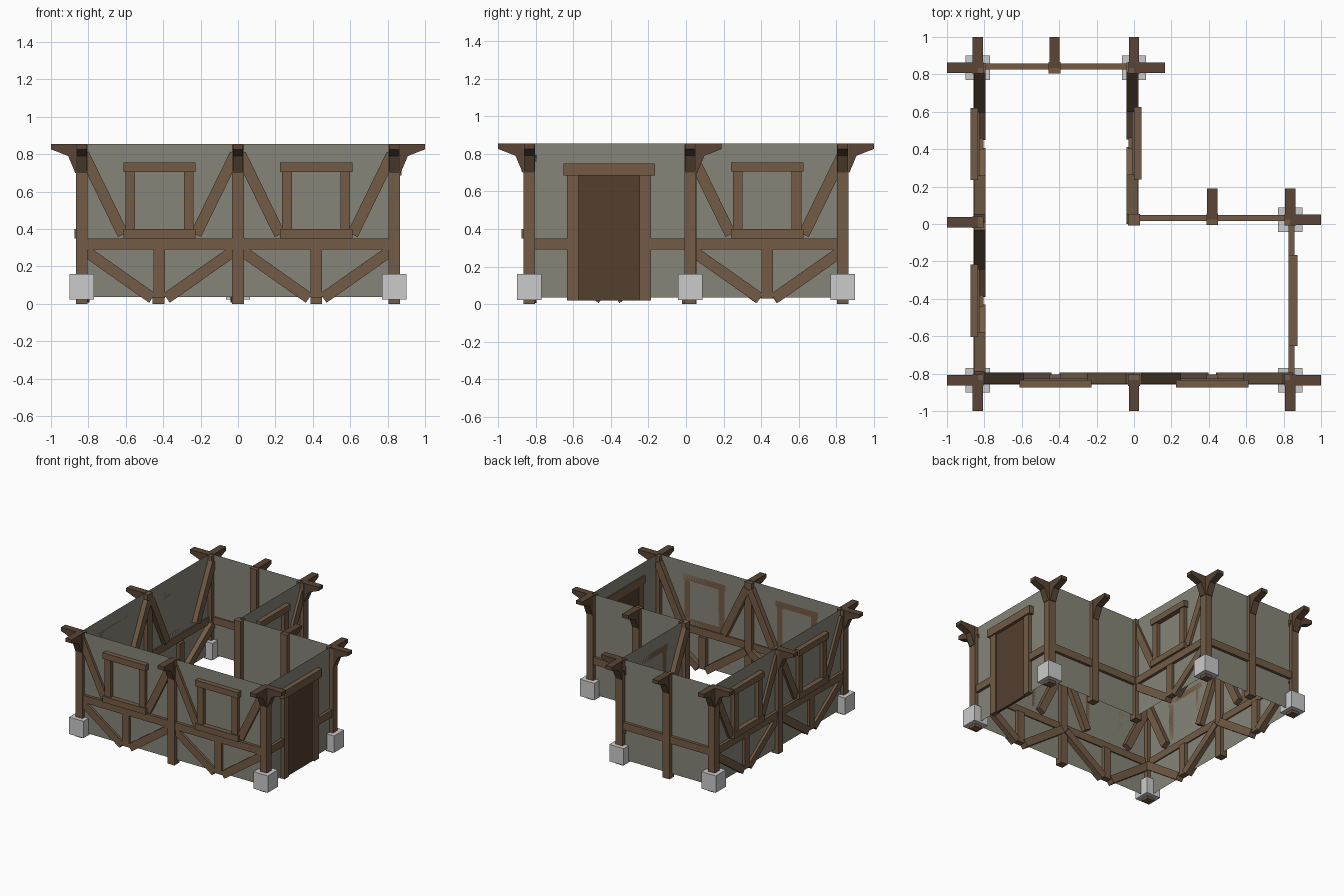
import bpy, bmesh
from mathutils import Matrix, Vector

if "Cube" in bpy.data.objects:
    bpy.data.objects.remove(bpy.data.objects["Cube"])

def material(name, rgb):
    m = bpy.data.materials.new(name)
    m.diffuse_color = (*rgb, 1)
    m.use_nodes = True
    m.node_tree.nodes["Principled BSDF"].inputs["Base Color"].default_value = m.diffuse_color
    return m

WOOD = material("timber_brown", (0.17, 0.105, 0.06))
DARK = material("dark_timber", (0.10, 0.06, 0.035))
DOOR = material("door_brown", (0.085, 0.05, 0.028))
PLASTER = material("grey_plaster", (0.24, 0.235, 0.19))

# Wall frames: local x runs along the wall, y points outward, z is up
def frame(origin, along, out):
    m = Matrix.Identity(4)
    m.col[0] = (*along, 0, 0)
    m.col[1] = (*out, 0, 0)
    m.col[3] = (*origin, 0, 1)
    return m

C = 0.835
FRONT = frame((0, -C), (1, 0), (0, -1))
RIGHT = frame((C, 0), (0, 1), (1, 0))
STEP_BACK = frame((0, 0.025), (1, 0), (0, 1))
STEP_SIDE = frame((0, 0), (0, 1), (1, 0))
BACK = frame((0, C), (1, 0), (0, 1))
LEFT = frame((-C, 0), (0, 1), (-1, 0))

def finish(name, bm, mat):
    bmesh.ops.recalc_face_normals(bm, faces=bm.faces)
    me = bpy.data.meshes.new(name)
    bm.to_mesh(me)
    bm.free()
    if mat:
        me.materials.append(mat)
    ob = bpy.data.objects.new(name, me)
    bpy.context.collection.objects.link(ob)

# Straight block inside a wall frame
def block(name, wall, u0, u1, d0, d1, z0, z1, mat=WOOD):
    bm = bmesh.new()
    bmesh.ops.create_cube(bm, size=1)
    for v in bm.verts:
        v.co = Vector((u0 if v.co.x < 0 else u1, d0 if v.co.y < 0 else d1, z0 if v.co.z < 0 else z1))
    bm.transform(wall)
    finish(name, bm, mat)

# Slanted beam between two (u, z) points
def brace(name, wall, a, b, width=0.06):
    a, b = Vector((a[0], 0, a[1])), Vector((b[0], 0, b[1]))
    t = (b - a).normalized()
    n = Vector((-t.z, 0, t.x)) * width / 2
    bm = bmesh.new()
    pts = [a - n, b - n, b + n, a + n]
    f = bm.faces.new([bm.verts.new(p + Vector((0, -0.04, 0))) for p in pts])
    r = bmesh.ops.extrude_face_region(bm, geom=[f])
    bmesh.ops.translate(bm, vec=(0, 0.06, 0), verts=[g for g in r["geom"] if isinstance(g, bmesh.types.BMVert)])
    bm.transform(wall)
    finish(name, bm, WOOD)

# Stepped eaves bracket, profile in (outward, height)
def bracket(wall, u):
    prof = [(0.0, 0.70), (0.035, 0.70), (0.073, 0.79), (0.165, 0.826), (0.165, 0.855), (0, 0.855)]
    bm = bmesh.new()
    f = bm.faces.new([bm.verts.new((u - 0.028, d, z)) for d, z in prof])
    r = bmesh.ops.extrude_face_region(bm, geom=[f])
    bmesh.ops.translate(bm, vec=(0.056, 0, 0), verts=[g for g in r["geom"] if isinstance(g, bmesh.types.BMVert)])
    bm.transform(wall)
    finish("eaves_bracket", bm, DARK)

def sheet(wall, u0, u1):
    bm = bmesh.new()
    bm.faces.new([bm.verts.new((u, 0, z)) for u, z in
                  ((u0, 0.035), (u1, 0.035), (u1, 0.855), (u0, 0.855))])
    bm.transform(wall)
    finish("plaster_wall", bm, PLASTER)

def rail(wall, u0, u1):
    block("rail", wall, u0, u1, -0.01, 0.023, 0.29, 0.35)

# Window with upper and lower braces
def window_bay(wall, c):
    block("window_header", wall, c - 0.193, c + 0.193, 0, 0.04, 0.705, 0.755)
    block("window_sill", wall, c - 0.193, c + 0.193, 0, 0.04, 0.35, 0.40)
    block("lower_stud", wall, c - 0.031, c + 0.031, -0.03, 0.02, 0.03, 0.29)
    for s in (-1, 1):
        a, b = sorted((c + s * 0.13, c + s * 0.182))
        block("window_jamb", wall, a, b, 0, 0.03, 0.40, 0.705)
        brace("upper_brace", wall, (c + s * 0.405, 0.80), (c + s * 0.195, 0.37))
        brace("lower_brace", wall, (c + s * 0.40, 0.285), (c + s * 0.038, 0.03))

# Plaster sheets and rails
for wall, u0, u1 in ((FRONT, -C, C), (LEFT, -C, C), (BACK, -C, 0),
                     (STEP_SIDE, 0.025, C), (STEP_BACK, 0, C), (RIGHT, -C, 0.025)):
    sheet(wall, u0, u1)
    if wall is not RIGHT:
        rail(wall, u0, u1)
rail(RIGHT, -C, -0.63)
rail(RIGHT, -0.19, 0.025)

# Window bays
for wall, c in ((FRONT, -0.42), (FRONT, 0.418), (LEFT, -0.41), (LEFT, 0.428), (STEP_SIDE, 0.432)):
    window_bay(wall, c)

# Door
block("door_panel", RIGHT, -0.58, -0.24, -0.005, 0.015, 0.02, 0.69, DOOR)
block("door_header", RIGHT, -0.652, -0.165, -0.01, 0.04, 0.685, 0.75)
block("door_jamb", RIGHT, -0.633, -0.573, -0.01, 0.028, 0.02, 0.69)
block("door_jamb", RIGHT, -0.247, -0.187, -0.01, 0.028, 0.02, 0.69)

# Posts, with stone footings at the outer corners
ORIGIN = Matrix.Identity(4)
for x, y, footing in ((-C, -C, 1), (C, -C, 1), (C, 0.022, 1), (0, C, 1), (-C, C, 1),
                      (0, -C, 0), (-C, 0.01, 0), (0, 0.022, 0), (-0.425, C, 0), (0.418, 0.025, 0)):
    block("post", ORIGIN, x - 0.031, x + 0.031, y - 0.031, y + 0.031, 0, 0.85)
    if footing:
        block("stone_footing", ORIGIN, x - 0.065, x + 0.065, y - 0.065, y + 0.065, 0.022, 0.16, None)

# Eaves brackets
for wall, us in ((FRONT, (-C, 0, C)), (LEFT, (-C, 0.01, C)), (RIGHT, (-C, 0.022)),
                 (BACK, (-C, -0.425, 0)), (STEP_BACK, (0.418, C)), (STEP_SIDE, (C,))):
    for u in us:
        bracket(wall, u)
